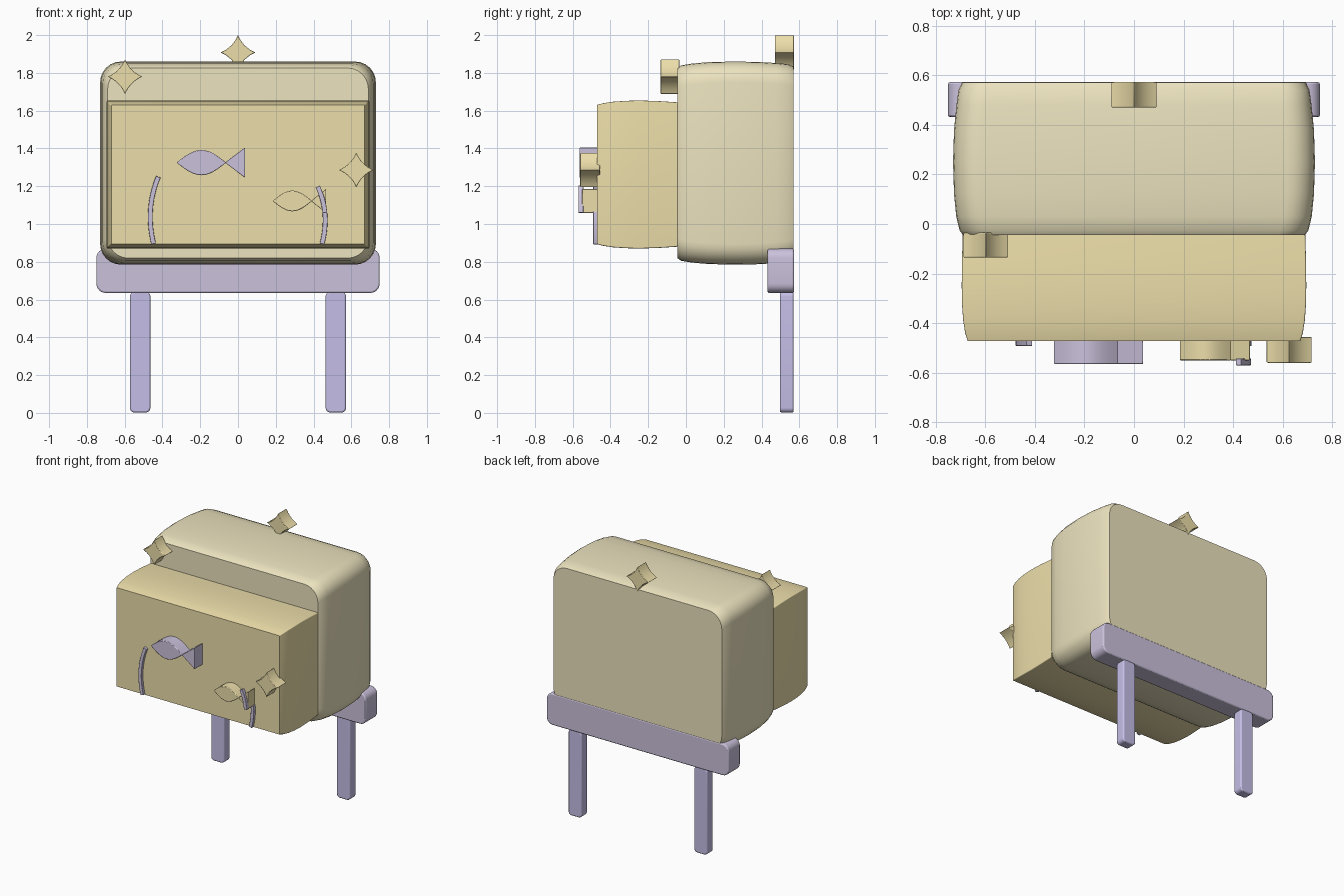
import bpy, bmesh, math

if "Cube" in bpy.data.objects:
    bpy.data.objects.remove(bpy.data.objects["Cube"])


def material(name, rgb):
    m = bpy.data.materials.new(name)
    m.diffuse_color = (*rgb, 1)
    m.use_nodes = True
    m.node_tree.nodes["Principled BSDF"].inputs["Base Color"].default_value = m.diffuse_color
    return m


CREAM = material("cream", (0.84, 0.77, 0.52))
GOLD = material("gold", (0.84, 0.73, 0.40))
LILAC = material("lilac", (0.60, 0.54, 0.72))
VIOLET = material("violet", (0.56, 0.52, 0.80))


def loft(name, rings, mat, bevel=0.0):
    """Bridge equal-length rings of 3D points and cap both ends."""
    bm = bmesh.new()
    vs = [[bm.verts.new(p) for p in r] for r in rings]
    n = len(vs[0])
    for a, b in zip(vs, vs[1:]):
        for i in range(n):
            j = (i + 1) % n
            bm.faces.new((a[i], a[j], b[j], b[i]))
    bm.faces.new(vs[0][::-1])
    bm.faces.new(vs[-1])
    bmesh.ops.recalc_face_normals(bm, faces=bm.faces)
    me = bpy.data.meshes.new(name)
    bm.to_mesh(me)
    bm.free()
    me.materials.append(mat)
    ob = bpy.data.objects.new(name, me)
    bpy.context.collection.objects.link(ob)
    if bevel:
        mod = ob.modifiers.new("bevel", "BEVEL")
        mod.width, mod.segments, mod.angle_limit = bevel, 2, math.radians(50)
    bpy.ops.object.select_all(action='DESELECT')
    ob.select_set(True)
    bpy.context.view_layer.objects.active = ob
    bpy.ops.object.shade_smooth_by_angle(angle=math.radians(35))
    return ob


def prism(name, outline, y0, y1, mat, bevel=0.0):
    return loft(name, [[(x, y, z) for x, z in outline] for y in (y0, y1)], mat, bevel)


def rounded_rect(cx, cz, hw, hh, r, seg=6):
    pts = []
    for k, (sx, sz) in enumerate(((1, 1), (-1, 1), (-1, -1), (1, -1))):
        for i in range(seg + 1):
            a = math.pi / 2 * (k + i / seg)
            pts.append((cx + sx * (hw - r) + r * math.cos(a),
                        cz + sz * (hh - r) + r * math.sin(a)))
    return pts


def pillow(name, cz, hw, hh, r, sections, mat):
    """Rounded rectangle swept along y; each section is (y, side inset, top inset)."""
    rings = [[(x, y, z) for x, z in rounded_rect(0, cz, hw - dx, hh - dz, r)]
             for y, dx, dz in sections]
    return loft(name, rings, mat)


# Tank body and the water block in front of it
pillow("tank_body", 1.3225, 0.73, 0.5375, 0.11,
       [(-0.045, 0.04, 0.034), (-0.025, 0.026, 0.02), (0.03, 0.013, 0.011), (0.12, 0.004, 0.003),
        (0.25, 0, 0), (0.38, 0.004, 0.002), (0.48, 0.014, 0.008), (0.54, 0.022, 0.014),
        (0.57, 0.036, 0.027)], CREAM)
pillow("water_block", 1.262, 0.695, 0.392, 0.006,
       [(-0.472, 0.024, 0.024), (-0.44, 0.014, 0.015), (-0.39, 0.006, 0.007), (-0.32, 0.001, 0.002),
        (-0.25, 0, 0), (-0.15, 0.001, 0.003), (-0.045, 0.004, 0.010)], GOLD)

# Stand: cross bar and two legs
prism("stand_bar", rounded_rect(0, 0.7525, 0.75, 0.1175, 0.05), 0.432, 0.572, LILAC, 0.008)
for side, s in (("left", -1), ("right", 1)):
    prism(side + "_leg", rounded_rect(s * 0.518, 0.322, 0.054, 0.32, 0.025),
          0.497, 0.57, VIOLET, 0.008)


# Four-pointed stars with concave sides
def star(name, cx, cz, y0, y1, r=0.092):
    pts = []
    for k in range(4):
        c, s = math.cos(k * math.pi / 2), math.sin(k * math.pi / 2)
        for i in range(8):
            t = i / 8
            q = 0.30 * t * (1 - t)
            x, z = (1 - t) ** 2 + 2 * q, t ** 2 + 2 * q
            pts.append((cx + r * (c * x - s * z), cz + r * (s * x + c * z)))
    prism(name, pts, y0, y1, GOLD, 0.003)


star("top_star", 0, 1.908, 0.47, 0.572)
star("corner_star", -0.598, 1.78, -0.135, -0.035)
star("side_star", 0.626, 1.286, -0.56, -0.455)


# Fish: lens body and flared tail
def fish(name, x0, x1, x2, cz, h, th, y0, mat):
    n = 12
    top = [(x0 + (x1 - x0) * i / n, cz + h * math.sin(math.pi * i / n)) for i in range(n + 1)]
    bottom = [(x, 2 * cz - z) for x, z in top[1:-1]][::-1]
    prism(name + "_body", top + bottom, y0, -0.468, mat, 0.004)
    prism(name + "_tail", [(x1 - 0.006, cz), (x2, cz + th), (x2, cz - th)],
          y0, -0.468, mat, 0.003)


fish("large_fish", -0.325, -0.063, 0.037, 1.325, 0.067, 0.08, -0.565, LILAC)
fish("small_fish", 0.183, 0.392, 0.467, 1.122, 0.055, 0.064, -0.55, GOLD)


# Water weeds: thin curved ribbons, given bottom, control and top points
def weed(name, p0, p1, p2, y0, y1, t0=0.0, t1=1.0, n=12, w=0.0125):
    left, right = [], []
    for i in range(n + 1):
        t = t0 + (t1 - t0) * i / n
        x, z = [(1 - t) ** 2 * a + 2 * t * (1 - t) * b + t * t * c for a, b, c in zip(p0, p1, p2)]
        dx, dz = [2 * (1 - t) * (b - a) + 2 * t * (c - b) for a, b, c in zip(p0, p1, p2)]
        d = math.hypot(dx, dz)
        left.append((x - dz / d * w, z + dx / d * w))
        right.append((x + dz / d * w, z - dx / d * w))
    prism(name, left + right[::-1], y0, y1, LILAC, 0.002)


weed("left_weed", (-0.447, 0.895), (-0.492, 1.08), (-0.422, 1.25), -0.492, -0.468)
right = ((0.445, 0.895), (0.487, 1.06), (0.422, 1.198))
weed("right_weed_base", *right, -0.492, -0.468, 0, 0.54)
# Upper part drapes over the small fish's tail
weed("right_weed_tip", *right, -0.57, -0.543, 0.52, 1)
